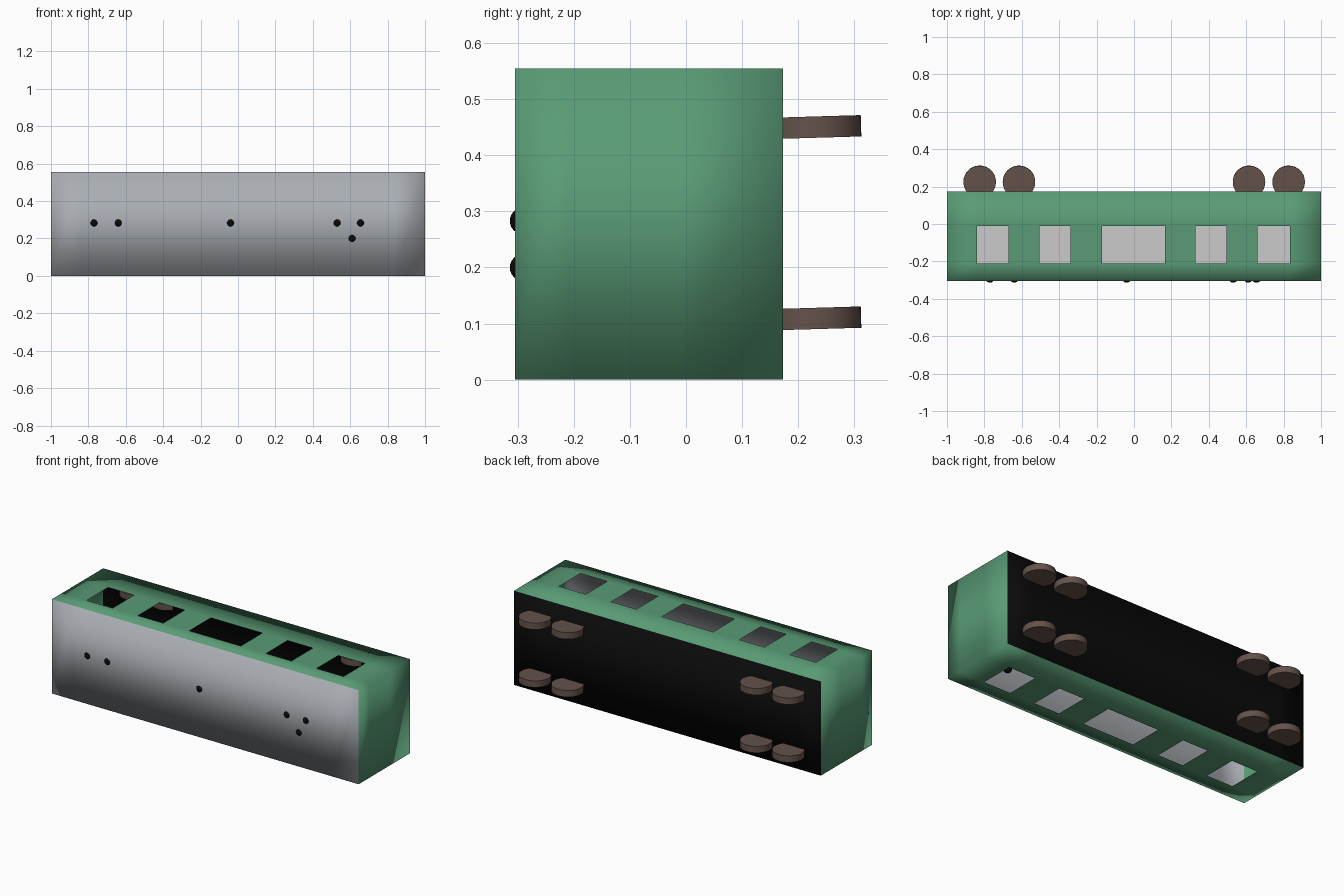
import bpy, bmesh, math

if "Cube" in bpy.data.objects:
    bpy.data.objects.remove(bpy.data.objects["Cube"])


def material(name, rgb):
    m = bpy.data.materials.new(name)
    m.diffuse_color = (*rgb, 1)
    m.use_nodes = True
    m.node_tree.nodes["Principled BSDF"].inputs["Base Color"].default_value = m.diffuse_color
    return m


GREEN = material("green_paint", (0.10, 0.33, 0.18))
GREY = material("grey_roof", (0.40, 0.42, 0.45))
BLACK = material("black", (0.003, 0.003, 0.003))
BROWN = material("brown_wheel", (0.13, 0.085, 0.07))

XS = [-1, -0.84, -0.67, -0.505, -0.34, -0.17, 0.165, 0.33, 0.495, 0.66, 0.835, 1]
YS = [-0.305, -0.21, -0.01, 0.173]
ZS = [0, 0.555]


def new_object(name, bm, mats):
    for f in bm.faces:
        f.smooth = True
    me = bpy.data.meshes.new(name)
    bm.to_mesh(me)
    bm.free()
    for m in mats:
        me.materials.append(m)
    ob = bpy.data.objects.new(name, me)
    bpy.context.collection.objects.link(ob)
    return ob


# Hollow carriage lying on its side: roof to the front, floor to the back
bm = bmesh.new()
cache = {}


def vert(x, y, z):
    if (x, y, z) not in cache:
        cache[x, y, z] = bm.verts.new((x, y, z))
    return cache[x, y, z]


def quad(points, mat):
    bm.faces.new([vert(*p) for p in points]).material_index = mat


for i, (a, b) in enumerate(zip(XS, XS[1:])):
    # side walls, leaving the window cells open
    for j, (c, d) in enumerate(zip(YS, YS[1:])):
        if j == 1 and i % 2 == 1:
            continue
        for z in ZS:
            quad([(a, c, z), (b, c, z), (b, d, z), (a, d, z)], 0)
    # roof and floor strips
    for y, mat in ((YS[0], 1), (YS[-1], 2)):
        quad([(a, y, ZS[0]), (b, y, ZS[0]), (b, y, ZS[1]), (a, y, ZS[1])], mat)
# end walls
for x in (-1, 1):
    for c, d in zip(YS, YS[1:]):
        quad([(x, c, ZS[0]), (x, d, ZS[0]), (x, d, ZS[1]), (x, c, ZS[1])], 0)
bmesh.ops.recalc_face_normals(bm, faces=bm.faces)
new_object("carriage_body", bm, [GREEN, GREY, BLACK])

# Inner partition seen through the windows
bm = bmesh.new()
corners = [(-0.99, -0.30), (0.99, -0.30), (0.99, 0.165), (-0.99, 0.165)]
bm.faces.new([bm.verts.new((x, y, 0.23)) for x, y in corners])
new_object("inner_partition", bm, [])

# Wheels, slightly tilted
for x in (-0.825, -0.615, 0.615, 0.827):
    for z in (0.109, 0.45):
        bpy.ops.mesh.primitive_cylinder_add(
            vertices=32, radius=0.087, depth=0.038,
            location=(x, 0.225, z), rotation=(math.radians(1.7), 0, 0))
        ob = bpy.context.object
        ob.name = "wheel"
        ob.data.materials.append(BROWN)
        bpy.ops.object.shade_smooth_by_angle()

# Roof studs
for x, z in ((-0.77, 0.283), (-0.64, 0.283), (-0.04, 0.283),
             (0.53, 0.283), (0.655, 0.283), (0.61, 0.2)):
    bpy.ops.mesh.primitive_uv_sphere_add(
        segments=20, ring_count=12, radius=0.024, location=(x, -0.290, z))
    ob = bpy.context.object
    ob.name = "roof_stud"
    ob.data.materials.append(BLACK)
    bpy.ops.object.shade_smooth()
